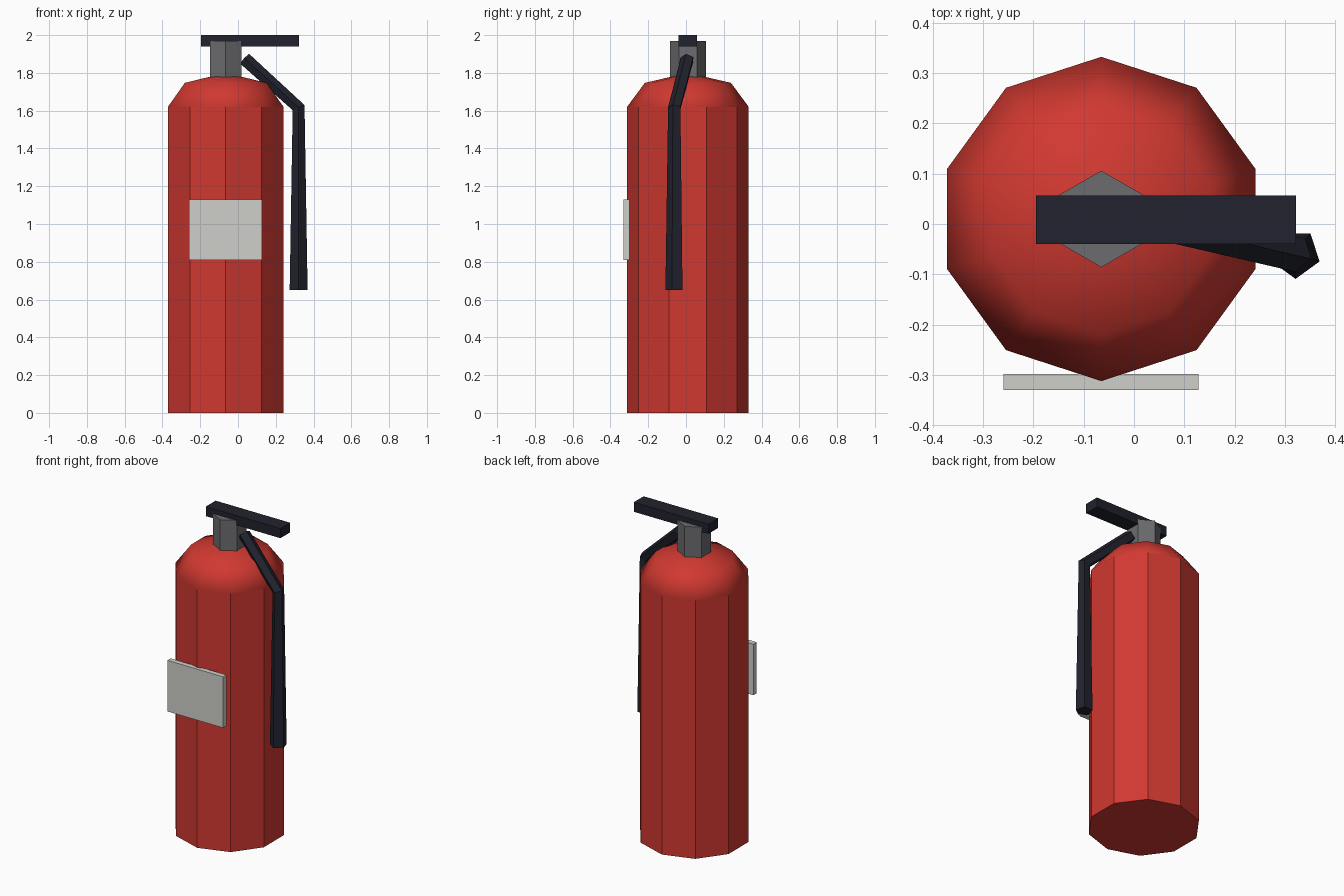
import bpy, bmesh, math
from mathutils import Vector

cube = bpy.data.objects.get("Cube")
if cube:
    bpy.data.objects.remove(cube, do_unlink=True)


def material(name, rgb):
    m = bpy.data.materials.new(name)
    m.use_nodes = True
    m.diffuse_color = (*rgb, 1)
    m.node_tree.nodes["Principled BSDF"].inputs["Base Color"].default_value = (*rgb, 1)
    return m


red = material("red paint", (0.63, 0.04, 0.03))
grey = material("grey metal", (0.15, 0.15, 0.16))
black = material("blue black rubber", (0.015, 0.016, 0.026))
white = material("label white", (0.62, 0.62, 0.59))

UP = Vector((0, 0, 1))


def finish(name, bm, mat, smooth=False):
    bmesh.ops.recalc_face_normals(bm, faces=bm.faces[:])
    for f in bm.faces:
        f.smooth = smooth
    mesh = bpy.data.meshes.new(name)
    bm.to_mesh(mesh)
    bm.free()
    mesh.materials.append(mat)
    obj = bpy.data.objects.new(name, mesh)
    bpy.context.collection.objects.link(obj)
    return obj


def loft(name, sections, sides, mat, smooth=False):
    """Skin regular polygons given as (centre, radius, facing); a corner points to the front."""
    bm = bmesh.new()
    rings = []
    for centre, radius, facing in sections:
        turn = UP.rotation_difference(facing)
        ring = []
        for i in range(sides):
            a = math.tau * i / sides - math.pi / 2
            corner = Vector((math.cos(a), math.sin(a), 0)) * radius
            ring.append(bm.verts.new(Vector(centre) + turn @ corner))
        rings.append(ring)
    for low, high in zip(rings, rings[1:]):
        for i in range(sides):
            j = (i + 1) % sides
            bm.faces.new((low[i], low[j], high[j], high[i]))
    if sections[0][1] > 0:
        bm.faces.new(rings[0][::-1])
        bm.faces.new(rings[-1])
    bmesh.ops.remove_doubles(bm, verts=bm.verts[:], dist=0.0001)
    return finish(name, bm, mat, smooth)


def box(name, low, high, mat):
    bm = bmesh.new()
    bmesh.ops.create_cube(bm, size=1)
    low, high = Vector(low), Vector(high)
    for v in bm.verts:
        v.co = (low + high) / 2 + v.co * (high - low)
    return finish(name, bm, mat)


AX, AY = -0.065, 0.01      # axis of the tank
RADIUS, SHOULDER = 0.322, 1.62

# Tank and its smooth, flattened dome
loft("tank", [((AX, AY, z), RADIUS, UP) for z in (0, SHOULDER)], 10, red)
dome = []
for step in range(-2, 3):
    a = step * math.pi / 4
    r = 0 if abs(step) == 2 else RADIUS * math.cos(a)
    dome.append(((AX, AY, SHOULDER + 0.18 * math.sin(a)), r, UP))
loft("dome", dome, 10, red, smooth=True)

# Valve neck and lever
loft("valve_neck", [((AX, AY, z), 0.096, UP) for z in (1.75, 1.97)], 6, grey)
box("lever", (-0.195, -0.04, 1.94), (0.322, 0.057, 2.0), black)

# Hose: bent once with a mitred joint, flaring towards the nozzle
nozzle, bend, inlet = (Vector(p) for p in
                       ((0.321, -0.059, 0.65), (0.321, -0.059, 1.615), (0.036, 0.008, 1.873)))
slant = (inlet - bend).normalized()
loft("hose", [(nozzle, 0.05, UP),
              (bend, 0.036, (UP + slant).normalized()),
              (inlet, 0.037, slant)], 5, black)

# Label plate on the front
box("label_plate", (-0.259, -0.33, 0.81), (0.128, -0.298, 1.13), white)
